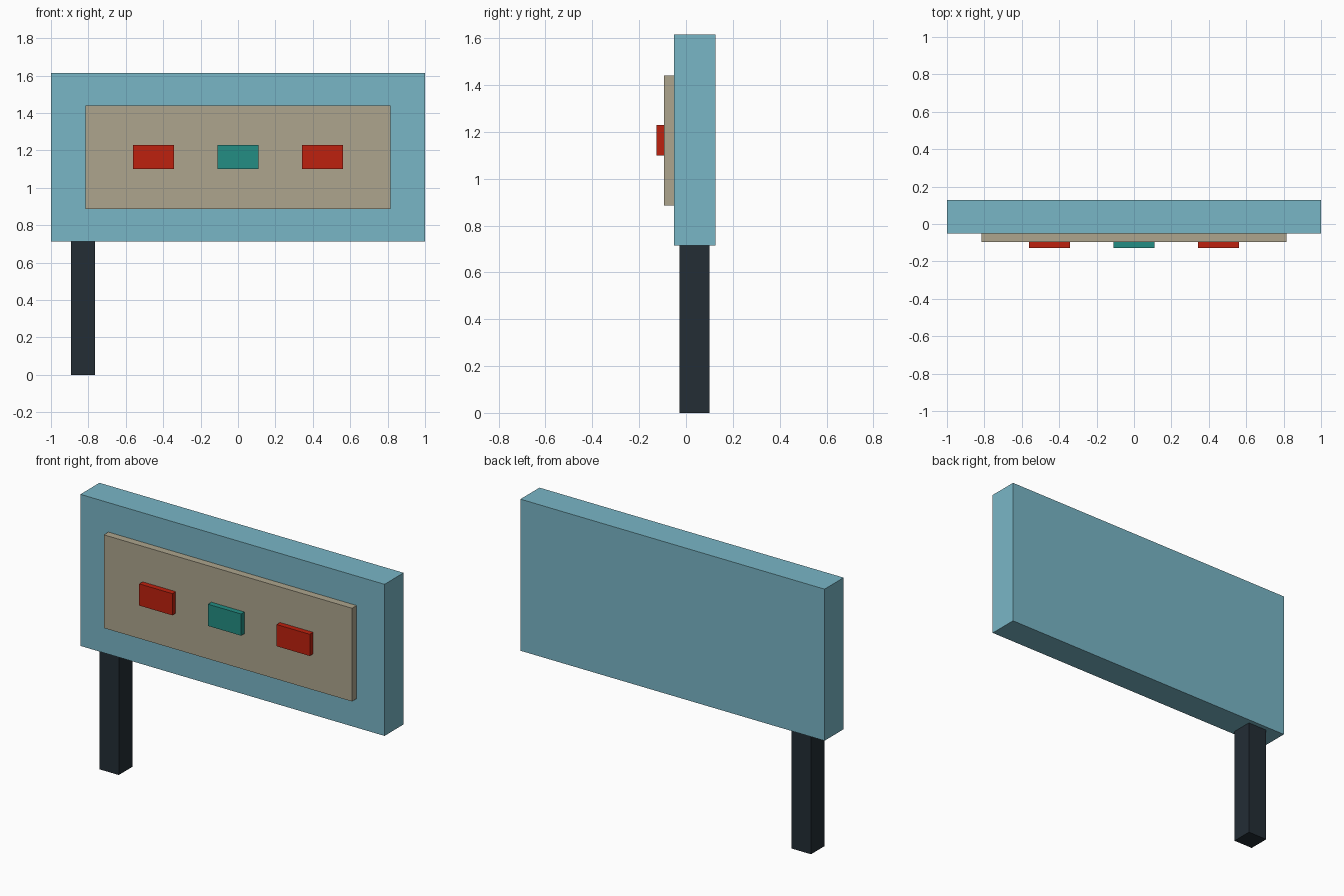
import bpy

if "Cube" in bpy.data.objects:
    bpy.data.objects.remove(bpy.data.objects["Cube"])


def material(name, rgb):
    """Flat material from 0-255 sRGB, stored as linear."""
    lin = [((c / 255 + 0.055) / 1.055) ** 2.4 if c > 10 else c / 255 / 12.92 for c in rgb]
    m = bpy.data.materials.new(name)
    m.diffuse_color = (*lin, 1)
    m.use_nodes = True
    m.node_tree.nodes["Principled BSDF"].inputs["Base Color"].default_value = m.diffuse_color
    return m


def box(name, x, y, z, mat):
    """Box from (min, max) ranges on each axis."""
    r = (x, y, z)
    bpy.ops.mesh.primitive_cube_add(size=1, location=[(a + b) / 2 for a, b in r])
    o = bpy.context.object
    o.name = name
    o.scale = [b - a for a, b in r]
    bpy.ops.object.transform_apply(location=False, rotation=False, scale=True)
    o.data.materials.append(mat)
    return o


blue = material("light blue", (121, 182, 198))
beige = material("beige", (173, 165, 141))
red = material("red", (190, 33, 14))
teal = material("teal", (36, 141, 131))
dark = material("dark slate", (35, 45, 53))

# Sign board with raised face plate
box("board", (-1, 1), (-0.052, 0.127), (0.714, 1.615), blue)
box("face_plate", (-0.816, 0.816), (-0.095, -0.052), (0.886, 1.44), beige)

# Row of raised blocks
for name, cx, mat in (("left_block", -0.452, red), ("middle_block", 0, teal), ("right_block", 0.452, red)):
    box(name, (cx - 0.109, cx + 0.109), (-0.127, -0.095), (1.1, 1.229), mat)

# Single support post on the left
box("post", (-0.892, -0.765), (-0.027, 0.1), (0, 0.714), dark)
